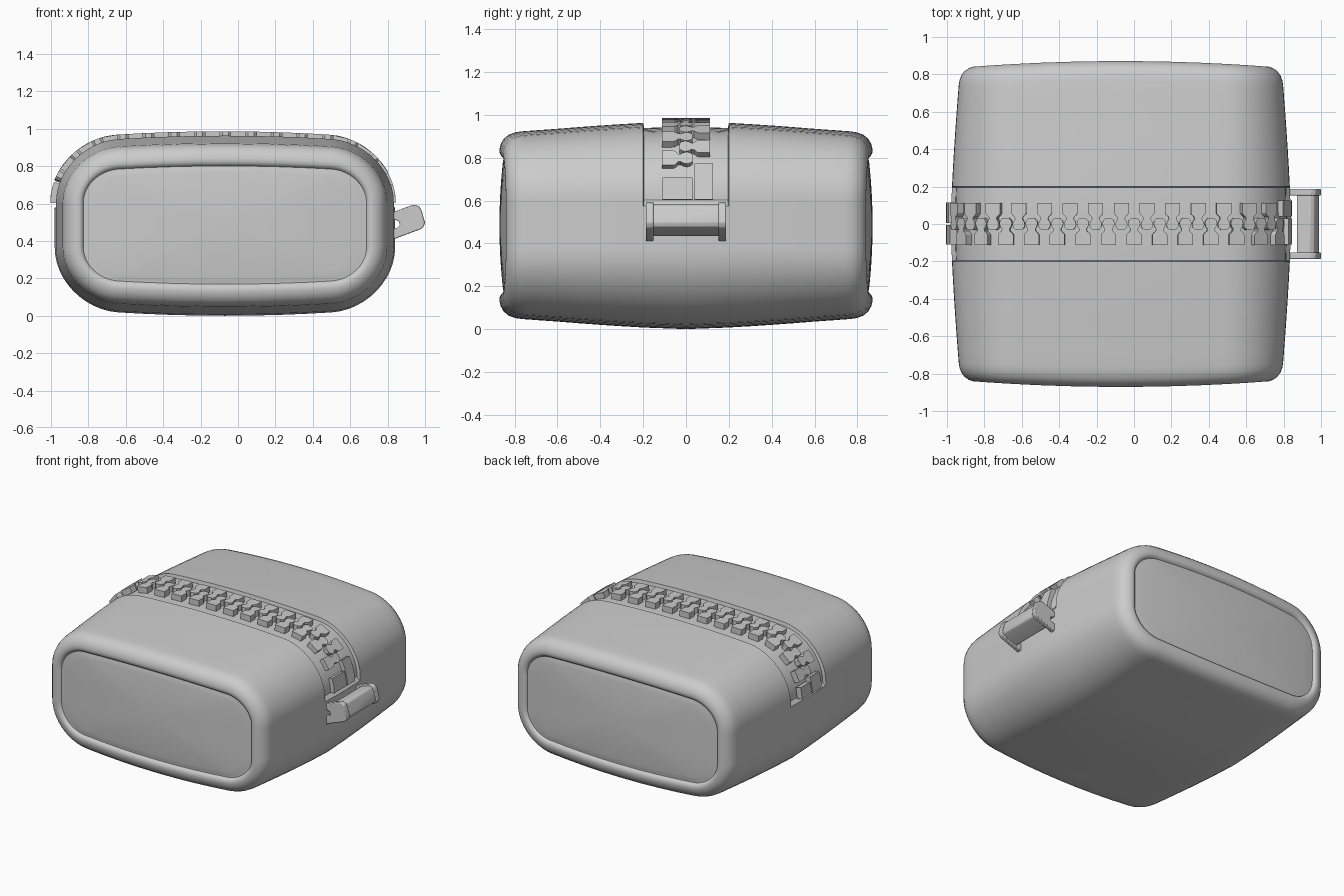
import bpy, bmesh, math
from mathutils import Vector

cube = bpy.data.objects.get("Cube")
if cube:
    bpy.data.objects.remove(cube, do_unlink=True)

CX, CZ = -0.07, 0.485          # centre of the pouch cross-section
HALF_X, HALF_Z = 0.91, 0.439
ARC = 12
EDGE = (.01, .12, .25, .37, .5, .63, .75, .88, .99)


def finish(name, bm, angle=35):
    bmesh.ops.recalc_face_normals(bm, faces=bm.faces)
    mesh = bpy.data.meshes.new(name)
    bm.to_mesh(mesh)
    bm.free()
    obj = bpy.data.objects.new(name, mesh)
    bpy.context.collection.objects.link(obj)
    bpy.ops.object.select_all(action='DESELECT')
    obj.select_set(True)
    bpy.context.view_layer.objects.active = obj
    bpy.ops.object.shade_smooth_by_angle(angle=math.radians(angle))
    return obj


def section(inset):
    """Rounded rectangle with bulging top and bottom, from the +x side upward."""
    a, b = HALF_X - inset, HALF_Z - inset
    rx, rz = 0.34 - inset, 0.32 - inset
    arcs = []
    for k, (sx, sz) in enumerate(((1, 1), (-1, 1), (-1, -1), (1, -1))):
        arc = []
        for i in range(ARC + 1):
            t = math.pi / 2 * (k + i / ARC)
            arc.append(Vector((sx * (a - rx) + rx * math.cos(t),
                               sz * (b - rz) + rz * math.sin(t))))
        arcs.append(arc)
    pts = []
    for k, arc in enumerate(arcs):
        pts += arc
        pts += [arc[-1].lerp(arcs[(k + 1) % 4][0], t) for t in EDGE]
    return [Vector((p.x, p.y * (1 + 0.105 * (1 - (p.x / a) ** 2)))) for p in pts]


def extrude_map(bm, outline, low, high, place):
    """Prism whose outline (u, v) and height are placed by a function."""
    rings = [[bm.verts.new(place(u, v, h)) for u, v in outline] for h in (low, high)]
    bm.faces.new(rings[0][::-1])
    bm.faces.new(rings[1])
    n = len(outline)
    for i in range(n):
        j = (i + 1) % n
        bm.faces.new((rings[0][i], rings[0][j], rings[1][j], rings[1][i]))


# Pouch body: lofted rings, with a shallow zip channel over the top
def body_inset(y):
    return 0.046 * (y / 0.78) ** 1.4


half = [(y, body_inset(y), 1, False) for y in (0.2, 0.3, 0.4, 0.5, 0.6, 0.68, 0.74)]
half += [(y, d, 1, False) for y, d in (       # rolled rim and groove
    (.765, .047), (.79, .057), (.812, .075), (.825, .097), (.831, .118),
    (.83, .134), (.823, .146), (.811, .153), (.811, .158))]
half += [(.813 + .018 * (1 - s * s), .158, s, False)   # domed end panel
         for s in (.97, .9, .8, .65, .5, .35, .2, .06)]
half = [(0, 0, 1, True), (0.195, body_inset(.195), 1, True)] + half
rows = [(-y, d, s, c) for y, d, s, c in half[:0:-1]] + half

bm = bmesh.new()
rings = []
for y, inset, scale, channel in rows:
    pts = section(inset)
    if channel:
        sunk = section(inset + 0.022)
        pts = [q if p.y > 0.11 else p for p, q in zip(pts, sunk)]
    weight = min(1, max(0, (abs(y) - 0.6) / 0.2))
    ring = []
    for p in pts:
        p = p * scale
        bulge = 0.04 * weight * (1 - (p.x / HALF_X) ** 2)
        ring.append(bm.verts.new((CX + p.x, y + math.copysign(bulge, y), CZ + p.y)))
    rings.append(ring)
count = len(rings[0])
for r0, r1 in zip(rings, rings[1:]):
    for i in range(count):
        j = (i + 1) % count
        bm.faces.new((r0[i], r0[j], r1[j], r1[i]))
bm.faces.new(rings[0])
bm.faces.new(rings[-1])
finish("pouch_body", bm, 40)

# Zip path across the top, from the right-hand end to the left-hand end
path = section(0)[:2 * (ARC + 1) + len(EDGE)]
lengths = [0]
for p, q in zip(path, path[1:]):
    lengths.append(lengths[-1] + (q - p).length)
total = lengths[-1]


def along(s):
    i = 0
    while i < len(path) - 2 and lengths[i + 1] < s:
        i += 1
    return path[i].lerp(path[i + 1], (s - lengths[i]) / (lengths[i + 1] - lengths[i]))


def on_path(s, y, h):
    p = along(s)
    t = (along(s + 0.03) - along(s - 0.03)).normalized()
    return (CX - 0.01 + p.x + t.y * h, y, CZ + p.y - t.x * h)


# Zip teeth: wide foot, narrow neck, round head
tooth_half = [(.040, -.112), (.040, -.058), (.034, -.048), (.022, -.038),
              (.020, -.026), (.029, -.012), (.033, .004), (.028, .020), (.016, .031)]
tooth = tooth_half + [(-u, v) for u, v in reversed(tooth_half)]
PITCH = 0.137
for name, side, start in (("front_zip_teeth", 1, 0.2), ("back_zip_teeth", -1, 0.2685)):
    bm = bmesh.new()
    for i in range(14):
        s0 = start + PITCH * i
        extrude_map(bm, [(s0 + u, side * v) for u, v in tooth], -0.026, 0.016, on_path)
    finish(name, bm, 25)

# End stops of the zip
bm = bmesh.new()
for s0, s1, y0, y1 in ((0, .10, -.11, .03), (0, .17, .04, .125),
                       (total - .11, total, -.11, -.005),
                       (total - .08, total, .005, .115)):
    steps = [s0 + (s1 - s0) * i / 4 for i in range(5)]
    outline = [(s, y0) for s in steps] + [(s, y1) for s in reversed(steps)]
    extrude_map(bm, outline, -0.026, 0.014, on_path)
finish("zip_end_stops", bm, 25)


# Pull: two notched cheeks joined by a thick tilted bar
def pull_part(name, outline, y0, y1, bevel):
    bm = bmesh.new()
    extrude_map(bm, outline, y0, y1, lambda x, z, y: (x, y, z))
    obj = finish(name, bm, 35)
    mod = obj.modifiers.new("soft_edges", 'BEVEL')
    mod.width = bevel
    mod.segments = 2
    mod.limit_method = 'ANGLE'


cheek = [(.815, .405), (.84, .412), (.975, .462), (.992, .475), (1.0, .497),
         (.982, .562), (.970, .584), (.945, .594), (.92, .588), (.815, .548),
         (.815, .515), (.845, .512), (.861, .503), (.866, .49), (.861, .477),
         (.845, .468), (.815, .465)]
bar = [(.872, .434), (.970, .468), (.985, .478), (.991, .497), (.974, .556),
       (.963, .576), (.943, .585), (.92, .579), (.872, .562)]
pull_part("front_pull_cheek", cheek, -.187, -.152, .005)
pull_part("back_pull_cheek", cheek, .152, .187, .005)
pull_part("pull_bar", bar, -.16, .16, .004)
